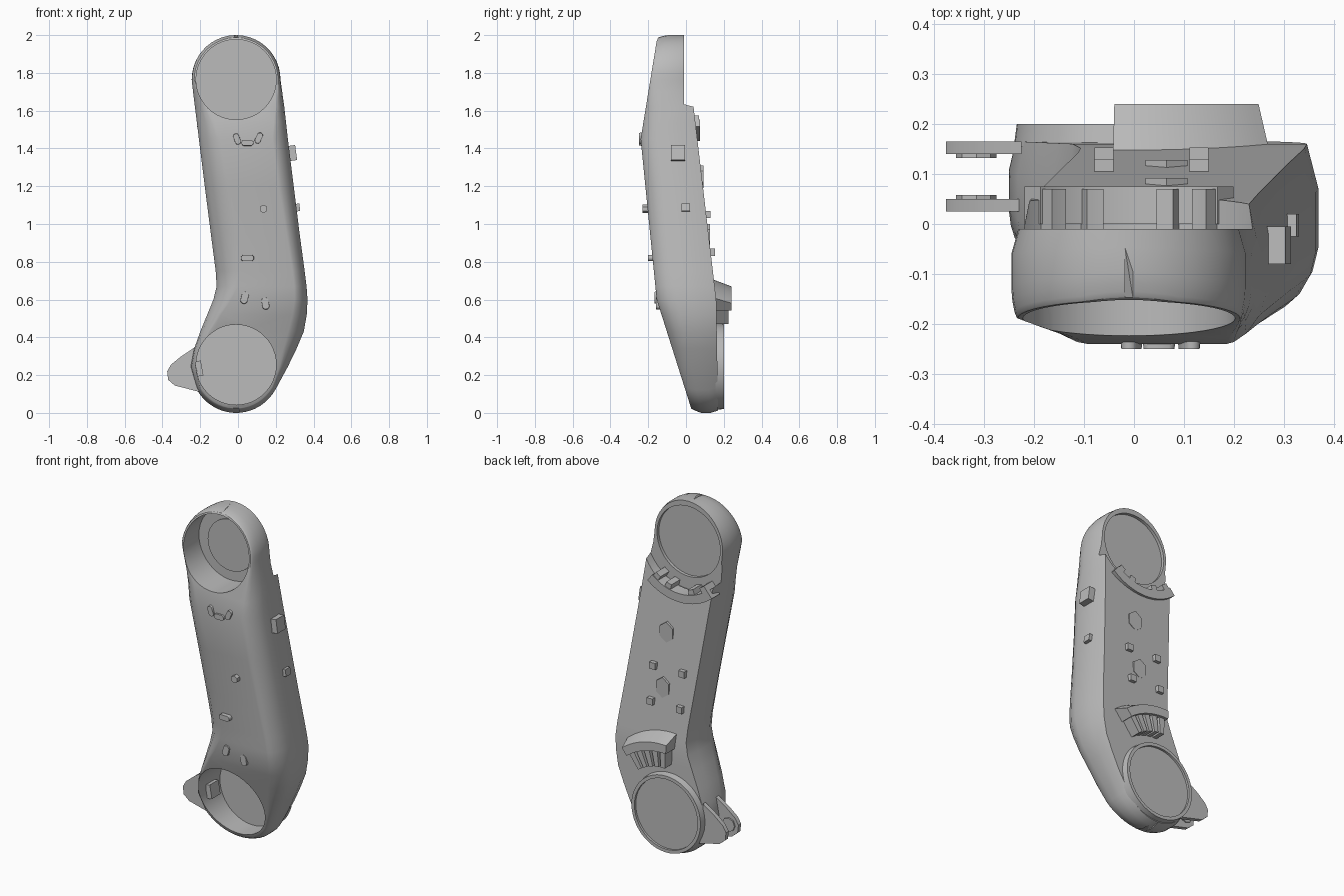
import bpy, bmesh, math
from math import sin, cos, radians, pi

if "Cube" in bpy.data.objects:
    bpy.data.objects.remove(bpy.data.objects["Cube"])

grey = bpy.data.materials.new("plain grey")
GREY = (0.5, 0.5, 0.5, 1)
grey.diffuse_color = GREY
grey.use_nodes = True
grey.node_tree.nodes["Principled BSDF"].inputs["Base Color"].default_value = GREY

CX, TOP_Z, LOW_Z = -0.01, 1.765, 0.245   # joint axis positions


def finish(name, bm, smooth=35):
    bmesh.ops.recalc_face_normals(bm, faces=bm.faces[:])
    me = bpy.data.meshes.new(name)
    bm.to_mesh(me)
    bm.free()
    me.materials.append(grey)
    ob = bpy.data.objects.new(name, me)
    bpy.context.collection.objects.link(ob)
    bpy.ops.object.select_all(action='DESELECT')
    ob.select_set(True)
    bpy.context.view_layer.objects.active = ob
    bpy.ops.object.shade_smooth_by_angle(angle=radians(smooth))
    return ob


def prism(name, pts, y0, y1, scale=1.0):
    """Extrude an x-z outline along y; scale shrinks the y1 end."""
    bm = bmesh.new()
    mx = sum(p[0] for p in pts) / len(pts)
    mz = sum(p[1] for p in pts) / len(pts)
    a = [bm.verts.new((x, y0, z)) for x, z in pts]
    b = [bm.verts.new((mx + (x - mx) * scale, y1, mz + (z - mz) * scale)) for x, z in pts]
    bm.faces.new(a)
    bm.faces.new(b)
    for i in range(len(pts)):
        j = (i + 1) % len(pts)
        bm.faces.new((a[i], a[j], b[j], b[i]))
    return finish(name, bm)


def ngon(cx, cz, r, n=48, sx=1.0):
    return [(cx + sx * r * cos(2 * pi * i / n + pi / 2), cz + r * sin(2 * pi * i / n + pi / 2))
            for i in range(n)]


def rect(cx, cz, w, h, tilt=0):
    c, s = cos(radians(tilt)), sin(radians(tilt))
    return [(cx + x * c - z * s, cz + x * s + z * c)
            for x, z in ((-w/2, -h/2), (w/2, -h/2), (w/2, h/2), (-w/2, h/2))]


def pill(cx, cz, length, width, tilt):
    c, s = cos(radians(tilt)), sin(radians(tilt))
    k = width / 2
    out = []
    for i in range(12):
        a = 2 * pi * (i + 0.5) / 12
        x = k * cos(a) + math.copysign(length / 2 - k, cos(a))
        z = k * sin(a)
        out.append((cx + x * c - z * s, cz + x * s + z * c))
    return out


def arc_block(name, cz, r0, r1, a0, a1, y0, y1, slope=0.0, n=16):
    """Ring sector about a joint axis; angles run from up towards +x."""
    bm = bmesh.new()
    rows = []
    for i in range(n + 1):
        a = radians(a0 + (a1 - a0) * i / n)
        rows.append([bm.verts.new((CX + r * sin(a), y, cz + r * cos(a)))
                     for r, y in ((r0, y0), (r1, y0), (r1 - slope, y1), (r0, y1))])
    for p, q in zip(rows, rows[1:]):
        for k in range(4):
            m = (k + 1) % 4
            bm.faces.new((p[k], p[m], q[m], q[k]))
    if a1 - a0 < 359:
        bm.faces.new(rows[0])
        bm.faces.new(rows[-1])
    else:
        bmesh.ops.remove_doubles(bm, verts=bm.verts[:], dist=1e-5)
    return finish(name, bm)


def lerp_table(table, z):
    for (z0, y0), (z1, y1) in zip(table, table[1:]):
        if z >= z1:
            return y0 + (y1 - y0) * (z0 - z) / (z0 - z1)
    return table[-1][1]


FRONT = [(2.01, -0.135), (1.97, -0.155), (1.45, -0.24), (0.6, -0.155), (0, 0.035)]
BACK = [(2.01, -0.01), (1.7, -0.01), (1.62, 0.04), (0.6, 0.16), (0, 0.17)]


def front(z):
    return lerp_table(FRONT, z)


def back(z):
    return lerp_table(BACK, z)


# Arm shell: rows of (outer left, outer right, panel left, panel right), from top to bottom
rows = []
for d in range(2, 91, 8):
    s, c = sin(radians(d)), cos(radians(d))
    rows.append((TOP_Z + 0.235 * c, CX - 0.235 * s, CX + 0.235 * s,
                 TOP_Z + 0.222 * c, CX - 0.222 * s, CX + 0.222 * s))
for z, xl, xr, il, ir in [(1.7, -0.238, 0.234, -0.205, 0.208), (1.62, -0.228, 0.245, -0.165, 0.2),
                          (1.54, -0.218, 0.254, -0.122, 0.19), (1.45, -0.207, 0.264, -0.09, 0.183),
                          (1.2, -0.176, 0.295, -0.04, 0.215), (0.95, -0.144, 0.326, 0, 0.255),
                          (0.75, -0.118, 0.353, 0.012, 0.288), (0.67, -0.113, 0.363, 0, 0.297),
                          (0.6, -0.13, 0.368, -0.035, 0.299), (0.52, -0.163, 0.364, -0.09, 0.288),
                          (0.43, -0.2, 0.348, -0.15, 0.265), (0.34, -0.232, 0.31, -0.2, 0.24),
                          (0.245, -0.25, 0.264, -0.226, 0.22)]:
    rows.append((z, xl, xr, z, il, ir))
for d in range(30, 90, 7):
    s, c = sin(radians(d)), cos(radians(d))
    rows.append((LOW_Z - 0.245 * s, CX - 0.24 * c, CX + 0.24 * c,
                 LOW_Z - 0.22 * s, CX - 0.22 * c, CX + 0.22 * c))

bm = bmesh.new()
rings = []
for z, xl, xr, iz, il, ir in rows:
    def side(xo, xi):
        yf, yb, pts = front(z), back(z), []
        t = yb - yf
        pts.append((xo + (CX - xo) * 0.06, yb, z + (0.012 if z < 0.15 else 0)))
        pts.append((xo, yb - 0.28 * t, z))
        for k in (0, 0.3, 0.62, 0.86, 1):     # rounded front shoulder
            y = front(z + (iz - z) * k) + 0.34 * t * (1 - k) ** 1.6
            pts.append((xo + (xi - xo) * k ** 1.5, y, z + (iz - z) * k))
        return pts
    ring = side(xr, ir) + side(xl, il)[::-1]
    rings.append([bm.verts.new(p) for p in ring])
for p, q in zip(rings, rings[1:]):
    for k in range(len(p)):
        m = (k + 1) % len(p)
        bm.faces.new((p[k], p[m], q[m], q[k]))
bm.faces.new(rings[0])
bm.faces.new(rings[-1])
shell = finish("arm_shell", bm, 28)

# Joint openings
cuts = [prism("upper_front_cutter", ngon(CX, TOP_Z, 0.212), -0.6, -0.045),
        prism("upper_back_cutter", ngon(CX, TOP_Z, 0.28), -0.01, 0.4),
        prism("upper_recess_cutter", ngon(CX, TOP_Z, 0.205), -0.028, 0.3),
        prism("lower_front_cutter", ngon(CX, 0.255, 0.212), -0.6, 0.15)]
for c in cuts:
    c.hide_render = True
    mod = shell.modifiers.new("opening", 'BOOLEAN')
    mod.operation, mod.object, mod.solver = 'DIFFERENCE', c, 'EXACT'
    bpy.context.view_layer.objects.active = shell
    bpy.ops.object.modifier_apply(modifier=mod.name)
    bpy.data.objects.remove(c)
shell.select_set(True)
bpy.ops.object.shade_smooth_by_angle(angle=radians(28))

# Joint discs and rims
prism("upper_floor_disc", ngon(CX, TOP_Z - 0.005, 0.15), -0.052, -0.04)
prism("lower_back_disc", ngon(CX, LOW_Z, 0.21), 0.155, 0.187)
arc_block("lower_back_rim", LOW_Z, 0.205, 0.23, 0, 360, 0.155, 0.2, 0.006, 48)

# Curved collar under the upper joint
arc_block("collar", TOP_Z, 0.275, 0.325, 140, 220, 0.0, 0.075)
for a in (141, 159, 192, 211):
    arc_block("collar_tooth", TOP_Z, 0.245, 0.28, a, a + 8, -0.02, 0.07, 0, 3)

# Fan-shaped stop above the lower joint
arc_block("fan_lid", 0.25, 0.37, 0.465, -4, 38, 0.12, 0.24, 0.045)
for i in range(5):
    a = -2 + i * 8.2
    arc_block("fan_rib", 0.25, 0.275, 0.375, a, a + 5.5, 0.13, 0.225, 0, 3)

# Twin lugs on the right side
lug = [(-0.225, 0.35), (-0.3, 0.3), (-0.355, 0.255), (-0.375, 0.22), (-0.37, 0.175),
       (-0.335, 0.145), (-0.2, 0.11), (-0.235, 0.2)]
for y, inner in ((0.14, -0.008), (0.025, 0.033)):
    prism("lug", lug, y, y + 0.025)
    prism("lug_boss", ngon(-0.315, 0.21, 0.04, 8), y + 0.012, y + inner)
prism("lug_clip", rect(-0.205, 0.235, 0.03, 0.08, 10), 0.02, 0.1)

# Front fittings
for x, z, length, width, tilt, out in ((0.05, 1.43, 0.07, 0.035, 0, 0.012),
                                       (-0.005, 1.45, 0.065, 0.035, 110, 0.01),
                                       (0.11, 1.455, 0.065, 0.035, 65, 0.01),
                                       (0.05, 0.82, 0.075, 0.035, 0, 0.025),
                                       (0.035, 0.61, 0.07, 0.042, 75, 0.01),
                                       (0.145, 0.58, 0.07, 0.042, 100, 0.01)):
    y = front(z)
    prism("front_tab", pill(x, z, length, width, tilt), y + 0.03, y - out, 0.9)
prism("front_stud", ngon(0.135, 1.08, 0.022, 6), -0.18, -0.23)

# Left side fittings
prism("side_block", rect(0.283, 1.375, 0.05, 0.08, 8), -0.08, -0.005)
prism("side_knob", rect(0.312, 1.087, 0.03, 0.04, 8), -0.025, 0.02)

# Back pegs and hexagonal covers
for x in (-0.06, 0.13):
    for z in (1.05, 0.85):
        prism("back_peg", rect(x, z, 0.038, 0.038), back(z) - 0.03, back(z) + 0.022)
for z in (1.25, 0.94):
    prism("hex_cover", ngon(0.065, z, 0.06, 6, 0.8), back(z) - 0.02, back(z) + 0.008)
